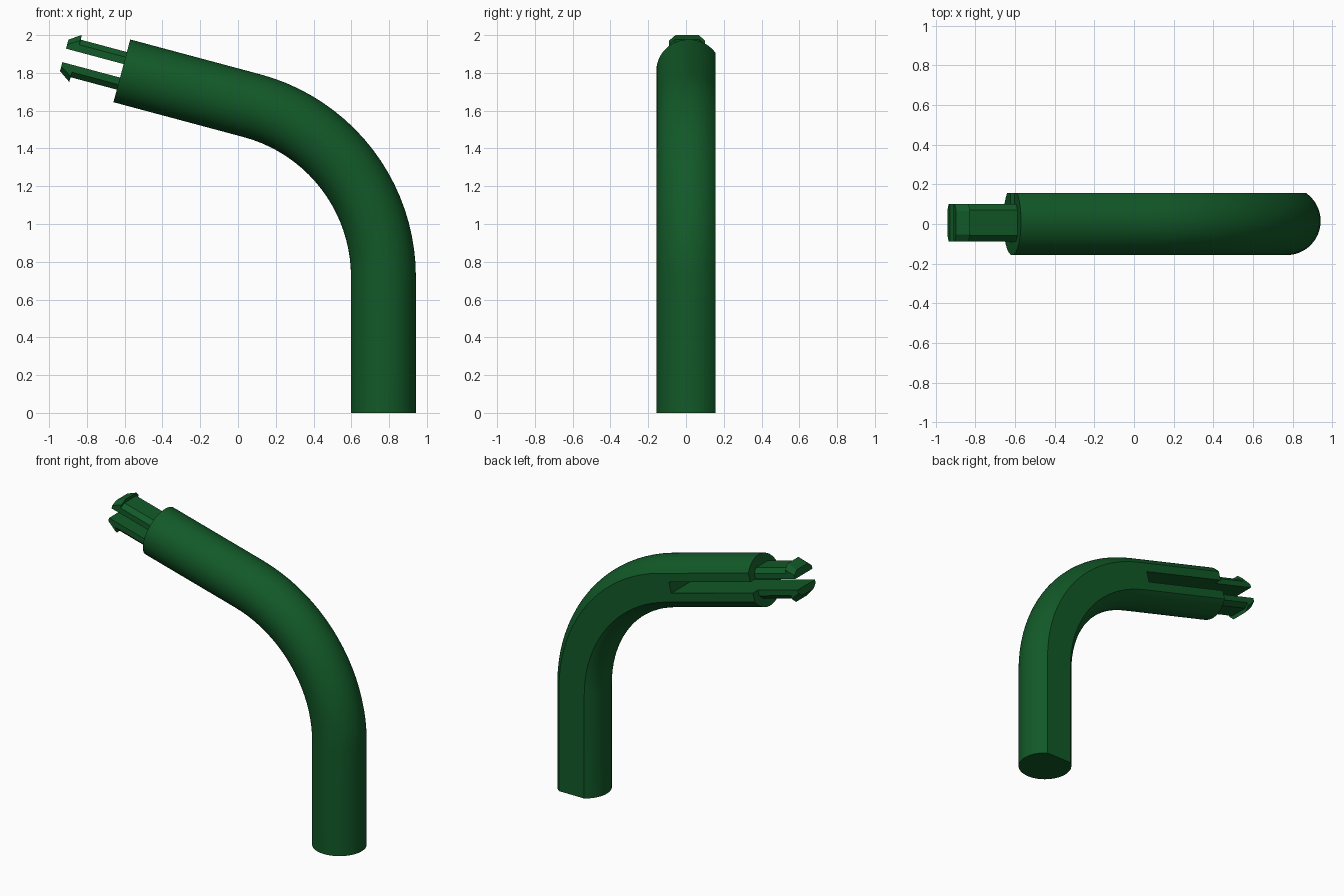
import bpy, bmesh, math
from mathutils import Vector

if "Cube" in bpy.data.objects:
    bpy.data.objects.remove(bpy.data.objects["Cube"], do_unlink=True)

green = bpy.data.materials.new("dark green")
green.use_nodes = True
colour = (0.006, 0.1, 0.021, 1)
green.diffuse_color = colour
green.node_tree.nodes["Principled BSDF"].inputs["Base Color"].default_value = colour

RADIUS, AXIS_Y, FLAT_Y = 0.172, 0.015, 0.157
LEG_X, BEND_Z, BEND_R = 0.77, 0.72, 0.938
TURN = math.radians(75)
ARM_LENGTH = 0.714
GAP = 0.037          # half height of the slot between the prongs
PRONG_Y = 0.006

# Directions of the arm: outward along it, and across it
out = Vector((-math.sin(TURN), 0, math.cos(TURN)))
across = Vector((math.cos(TURN), 0, math.sin(TURN)))
bend_centre = Vector((LEG_X - BEND_R, 0, BEND_Z))
arm_end = bend_centre + across * BEND_R + out * ARM_LENGTH


def loft(name, rings):
    """Skin a list of equal closed rings and cap both ends."""
    bm = bmesh.new()
    rows = [[bm.verts.new(p) for p in ring] for ring in rings]
    for a, b in zip(rows, rows[1:]):
        for i in range(len(a)):
            j = (i + 1) % len(a)
            bm.faces.new((a[i], a[j], b[j], b[i]))
    bm.faces.new(rows[0])
    bm.faces.new(rows[-1])
    bmesh.ops.remove_doubles(bm, verts=bm.verts, dist=1e-5)
    bmesh.ops.recalc_face_normals(bm, faces=bm.faces)
    mesh = bpy.data.meshes.new(name)
    bm.to_mesh(mesh)
    bm.free()
    mesh.materials.append(green)
    obj = bpy.data.objects.new(name, mesh)
    bpy.context.collection.objects.link(obj)
    return obj


def at_arm(u, y, w):
    return arm_end + out * u + across * w + Vector((0, y, 0))


# Round profile with a flat along the back
flat_angle = math.asin((FLAT_Y - AXIS_Y) / RADIUS)
sweep = math.pi + 2 * flat_angle
STEPS = 44
profile = []
for i in range(STEPS + 1):
    a = math.pi - flat_angle + sweep * i / STEPS
    profile.append((RADIUS * math.cos(a), AXIS_Y + RADIUS * math.sin(a)))


def ring(centre, normal):
    return [centre + normal * n + Vector((0, y, 0)) for n, y in profile]


# Bent tube: upright leg, curved elbow, sloping arm
rings = [ring(Vector((LEG_X, 0, 0)), Vector((1, 0, 0)))]
BEND_STEPS = 20
for i in range(BEND_STEPS + 1):
    t = TURN * i / BEND_STEPS
    normal = Vector((math.cos(t), 0, math.sin(t)))
    rings.append(ring(bend_centre + normal * BEND_R, normal))
rings.append(ring(arm_end, across))
tube = loft("bent_tube", rings)

# Slot cut into the flat back, running out through the arm end
corners = [(-0.09, -GAP), (0.3, -GAP), (0.3, GAP), (-0.09, GAP)]
cutter = loft("slot_cutter", [[at_arm(u, y, w) for y, w in corners] for u in (-0.65, 0.1)])
cutter.hide_render = True
cut = tube.modifiers.new("slot", "BOOLEAN")
cut.operation = "DIFFERENCE"
cut.solver = "EXACT"
cut.object = cutter
bpy.context.view_layer.update()
graph = bpy.context.evaluated_depsgraph_get()
cut_mesh = bpy.data.meshes.new_from_object(tube.evaluated_get(graph))
tube.modifiers.clear()
tube.data = cut_mesh
bpy.data.objects.remove(cutter, do_unlink=True)


# Clip prongs with barbed heads
def prong_ring(u, top, shoulder, half_top, side):
    half = 0.095
    pts = [(-half, GAP), (-half, shoulder), (-half_top, top),
           (half_top, top), (half, shoulder), (half, GAP)]
    return [at_arm(u, PRONG_Y + y, side * w) for y, w in pts]


for name, side in (("upper_prong", 1), ("lower_prong", -1)):
    loft(name, [
        prong_ring(-0.02, 0.103, 0.075, 0.065, side),
        prong_ring(0.253, 0.103, 0.075, 0.065, side),
        prong_ring(0.254, 0.129, 0.098, 0.06, side),
        prong_ring(0.316, 0.086, 0.06, 0.06, side),
    ])

# Smooth the round tube, keeping the flat and slot edges sharp
bpy.ops.object.select_all(action="DESELECT")
tube.select_set(True)
bpy.context.view_layer.objects.active = tube
bpy.ops.object.shade_smooth_by_angle(angle=math.radians(25))
